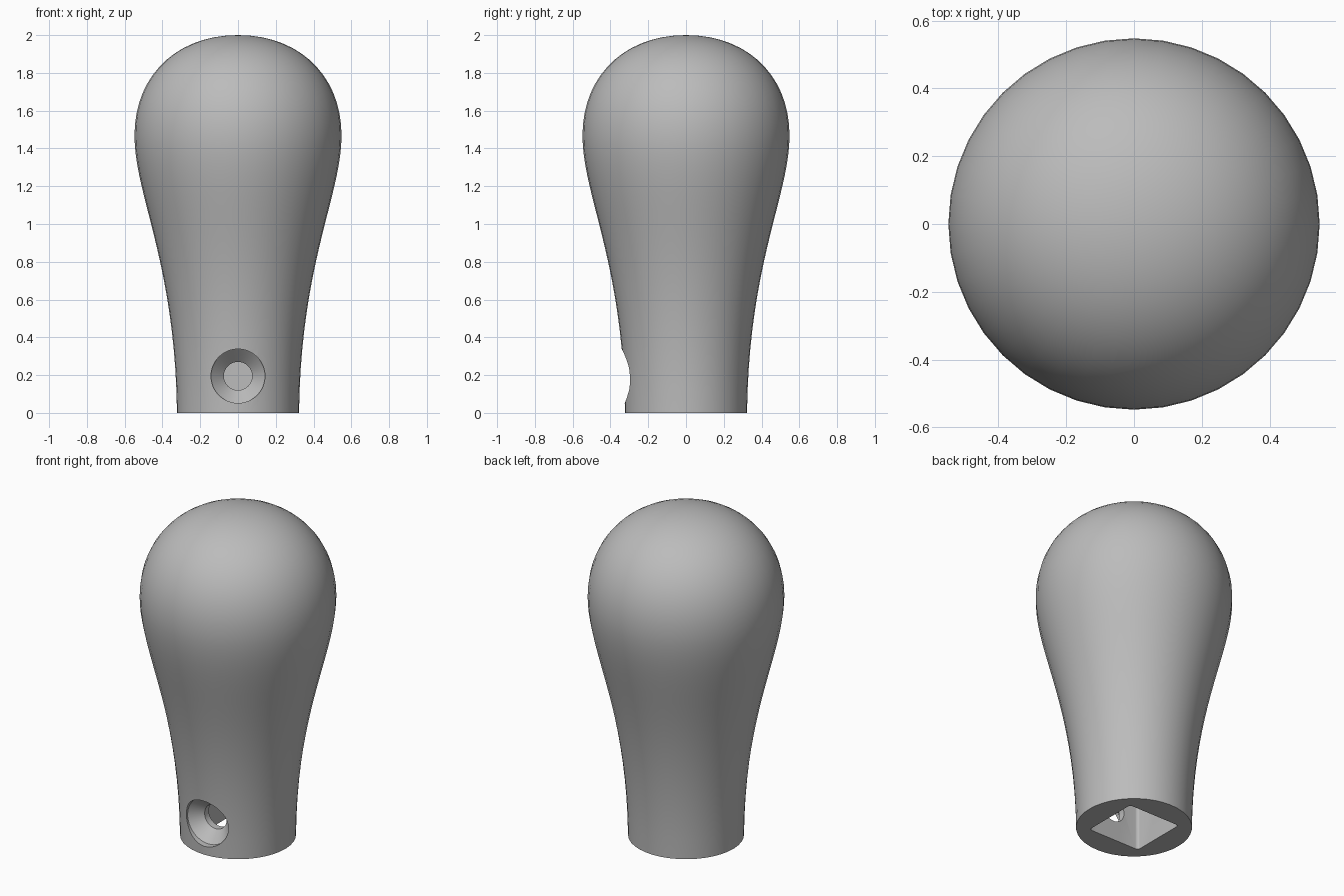
import bpy, bmesh, math
from mathutils import Matrix, Vector
from mathutils.geometry import interpolate_bezier

default = bpy.data.objects.get("Cube")
if default:
    bpy.data.objects.remove(default, do_unlink=True)

grey = bpy.data.materials.new("plain grey")
grey.use_nodes = True
colour = (0.5, 0.5, 0.5, 1)
grey.diffuse_color = colour
grey.node_tree.nodes["Principled BSDF"].inputs["Base Color"].default_value = colour


def add_object(name, bm):
    bmesh.ops.recalc_face_normals(bm, faces=bm.faces)
    mesh = bpy.data.meshes.new(name)
    bm.to_mesh(mesh)
    bm.free()
    mesh.materials.append(grey)
    obj = bpy.data.objects.new(name, mesh)
    bpy.context.collection.objects.link(obj)
    return obj


def lathe(name, profile, sides):
    """Closed solid of revolution about z from (radius, height) points."""
    bm = bmesh.new()
    verts = [bm.verts.new((r, 0, z)) for r, z in profile]
    edges = [bm.edges.new(pair) for pair in zip(verts, verts[1:])]
    bmesh.ops.spin(bm, geom=verts + edges, cent=(0, 0, 0), axis=(0, 0, 1),
                   angle=math.tau, steps=sides, use_duplicate=False)
    bmesh.ops.remove_doubles(bm, verts=bm.verts, dist=0.0005)
    return add_object(name, bm)


def curve(points, count):
    return [(p.x, p.y) for p in interpolate_bezier(*[Vector(p) for p in points], count)]


# Knob: domed head flowing into a slimmer neck
dome = curve([(0, 2), (0.33, 2), (0.548, 1.78), (0.548, 1.47)], 16)
neck = curve([(0.548, 1.47), (0.548, 1.15), (0.332, 0.8), (0.323, 0)], 20)
knob = lathe("knob", dome + neck[1:] + [(0, 0)], 40)

# Countersunk screw hole: wide bore, cone, then a narrow bore into the socket
hole = lathe("screw_hole_cutter",
             [(0, 0.5), (0.143, 0.5), (0.143, 0.285), (0.075, 0.217), (0.075, 0.1), (0, 0.1)], 48)
hole.data.transform(Matrix.Translation((0, 0, 0.195)) @ Matrix.Rotation(math.pi / 2, 4, "X"))

# Square socket with rounded corners, open at the bottom
bm = bmesh.new()
bmesh.ops.create_cube(bm, size=1, matrix=Matrix.Translation((0, 0, 0.35))
                      @ Matrix.Diagonal((0.352, 0.352, 0.9, 1)))
upright = [e for e in bm.edges if abs(e.verts[0].co.z - e.verts[1].co.z) > 0.5]
bmesh.ops.bevel(bm, geom=upright, offset=0.018, segments=4, profile=0.5, affect="EDGES")
socket = add_object("socket_cutter", bm)

# Cut both openings
bpy.ops.object.select_all(action="DESELECT")
bpy.context.view_layer.objects.active = knob
knob.select_set(True)
for cutter in (socket, hole):
    cutter.hide_render = True
    cut = knob.modifiers.new("cut", "BOOLEAN")
    cut.operation = "DIFFERENCE"
    cut.solver = "EXACT"
    cut.object = cutter
    bpy.ops.object.modifier_apply(modifier=cut.name)
    bpy.data.objects.remove(cutter, do_unlink=True)

bpy.ops.object.shade_smooth_by_angle(angle=math.radians(30))
